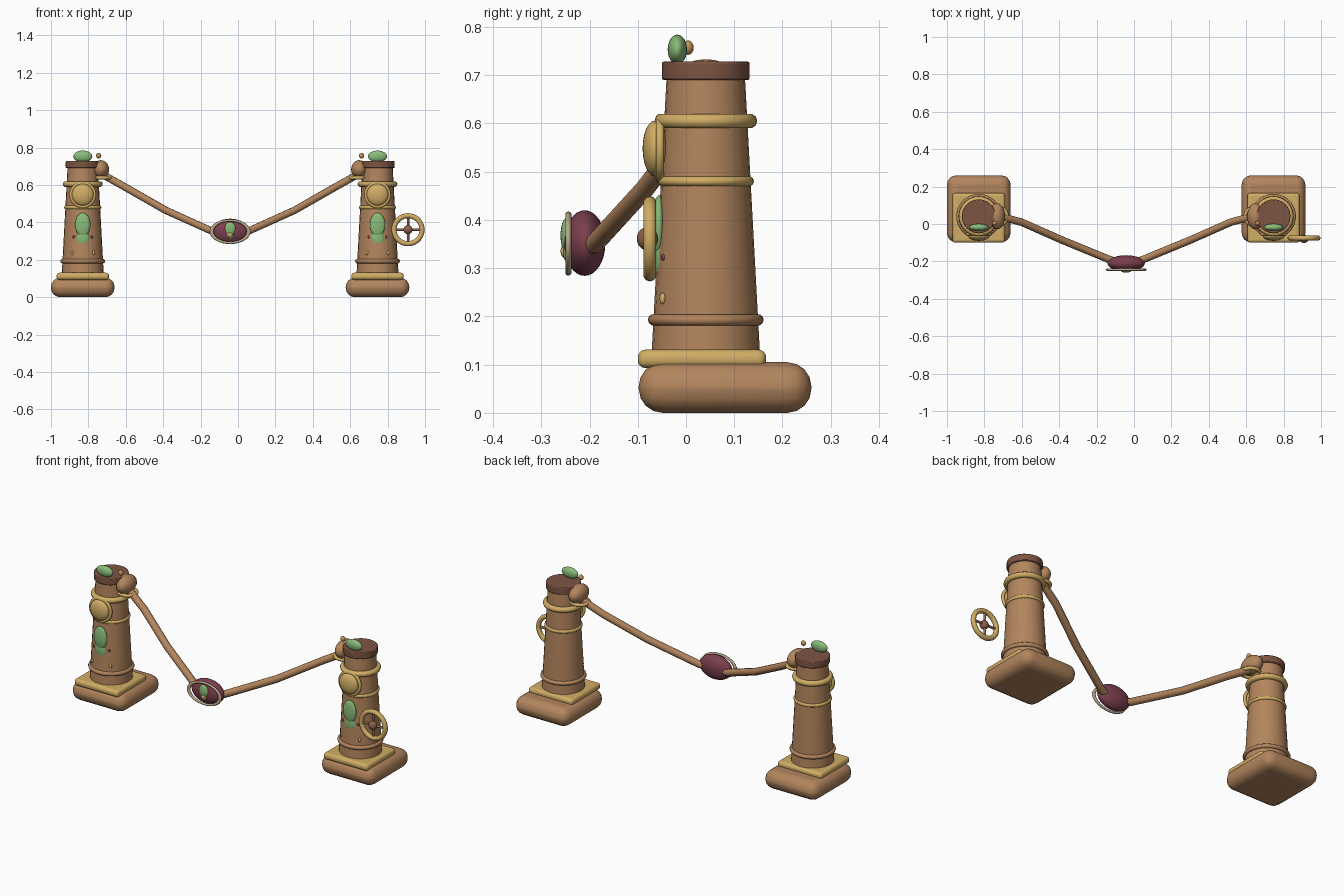
import bpy, math

if "Cube" in bpy.data.objects:
    bpy.data.objects.remove(bpy.data.objects["Cube"])

def mat(name, r, g, b):
    m = bpy.data.materials.new(name)
    m.diffuse_color = (r, g, b, 1)
    m.use_nodes = True
    m.node_tree.nodes["Principled BSDF"].inputs["Base Color"].default_value = m.diffuse_color
    return m

BROWN = mat("warm_brown", .45, .235, .11)
DARK = mat("dark_brown", .21, .09, .055)
HUB = mat("hub_brown", .27, .125, .065)
GOLD = mat("gold", .64, .42, .13)
AMBER = mat("amber", .56, .29, .09)
GREEN = mat("leaf_green", .25, .50, .19)
WINE = mat("wine_red", .20, .05, .075)
BEIGE = mat("beige", .50, .40, .27)
HALF = math.pi / 2

def finish(name, material, angle=40):
    o = bpy.context.object
    o.name = name
    o.data.materials.append(material)
    bpy.ops.object.shade_smooth_by_angle(angle=math.radians(angle))
    return o

def ball(name, loc, size, material, seg=24):
    bpy.ops.mesh.primitive_uv_sphere_add(segments=seg, ring_count=seg // 2, radius=1, location=loc)
    bpy.context.object.scale = size
    return finish(name, material)

def ring(name, loc, major, minor, material, upright=False, scale=(1, 1, 1)):
    bpy.ops.mesh.primitive_torus_add(major_segments=36, minor_segments=10, major_radius=major,
                                     minor_radius=minor, location=loc,
                                     rotation=(HALF if upright else 0, 0, 0))
    bpy.context.object.scale = scale
    return finish(name, material, 60)

def cone(name, loc, r1, r2, depth, material, rot=(0, 0, 0), seg=24):
    bpy.ops.mesh.primitive_cone_add(vertices=seg, radius1=r1, radius2=r2, depth=depth,
                                    location=loc, rotation=rot)
    return finish(name, material)

def bevel(o, width, segments):
    m = o.modifiers.new("round", "BEVEL")
    m.width, m.segments = width, segments
    m.limit_method = 'ANGLE'

def slab(name, loc, size, width, material):
    bpy.ops.mesh.primitive_cube_add(size=1, location=loc)
    o = bpy.context.object
    o.scale = size
    bpy.ops.object.transform_apply(location=False, rotation=False, scale=True)
    bevel(o, width, 4)
    return finish(name, material)

def rope(name, pts, radius):
    cu = bpy.data.curves.new(name, 'CURVE')
    cu.dimensions = '3D'
    cu.bevel_depth, cu.bevel_resolution, cu.use_fill_caps = radius, 3, True
    sp = cu.splines.new('POLY')
    sp.points.add(len(pts) - 1)
    for p, co in zip(sp.points, pts):
        p.co = (*co, 1)
    o = bpy.data.objects.new(name, cu)
    cu.materials.append(BROWN)
    bpy.context.collection.objects.link(o)

CY = .041      # column axis
MID = -.042    # symmetry plane of the pair

for side, s in (("left", 1), ("right", -1)):
    x = MID - s * .788
    n = side + "_"
    # stepped foot
    slab(n + "base", (x, .081, .0525), (.34, .358, .105), .05, BROWN)
    slab(n + "plinth", (x, .033, .112), (.28, .266, .038), .016, GOLD)
    # tapered column and cap
    cone(n + "column", (x, CY, .405), .113, .081, .59, BROWN)
    bevel(cone(n + "cap", (x, CY, .709), .091, .091, .038, DARK), .004, 2)
    # bands
    ring(n + "lower_band", (x, CY, .193), .108, .012, BROWN)
    ring(n + "middle_band", (x, CY, .48), .09, .010, GOLD)
    ring(n + "upper_band", (x, CY, .605), .091, .0155, GOLD)
    # front medallion
    ball(n + "medallion", (x, -.064, .548), (.058, .026, .058), GOLD)
    ring(n + "medallion_rim", (x, -.054, .548), .063, .009, GOLD, True)
    # leaves on the front and on the cap
    ball(n + "leaf", (x, -.056, .388), (.041, .015, .063), GREEN)
    ball(n + "lower_leaf", (x, -.052, .318), (.034, .0125, .045), GREEN)
    ball(n + "top_leaf", (x, -.018, .753), (.051, .02, .031), GREEN)
    # studs
    for e in (-1, 1):
        ball(n + "stud", (x + e * .057, -.048, .237), (.008, .007, .012), GOLD, 12)
        ball(n + "berry", (x + e * .047, -.046, .322), (.008, .006, .008), WINE, 12)
    # rope joint facing the other post
    ball(n + "joint", (x + s * .097, CY, .683), (.044, .07, .05), BROWN)
    ring(n + "joint_collar", (x + s * .105, CY, .639), .046, .010, GOLD)
    ball(n + "finial_bead", (x + s * .085, .004, .757), (.014, .012, .015), AMBER, 16)
    # sagging rope
    rope(n + "rope", [(MID - s * dx, y, z) for dx, y, z in
                      ((.68, .042, .655), (.56, .01, .588), (.345, -.085, .465),
                       (.09, -.19, .35), (.04, -.205, .345))], .02)

# hanging centre piece
ball("centre_body", (MID, -.21, .352), (.1, .043, .068), WINE, 32)
ring("centre_rim", (MID, -.244, .351), .06, .0065, BEIGE, True, (1.65, 1, 1))
ball("centre_leaf", (MID, -.249, .368), (.028, .011, .035), GREEN)
ball("centre_lower_leaf", (MID, -.247, .338), (.019, .009, .024), GREEN)
ball("centre_bead", (MID, -.253, .335), (.012, .007, .013), GOLD, 16)

# hand wheel beside the right post
WX, WY, WZ = .909, -.075, .361
ring("wheel_rim", (WX, WY, WZ), .075, .0135, GOLD, True)
ball("wheel_hub", (WX, -.08, WZ), (.024, .022, .024), HUB)
cone("wheel_spoke_upright", (WX, WY, WZ), .007, .007, .15, HUB, seg=10)
cone("wheel_spoke_level", (WX, WY, WZ), .007, .007, .15, HUB, (0, HALF, 0), 10)
